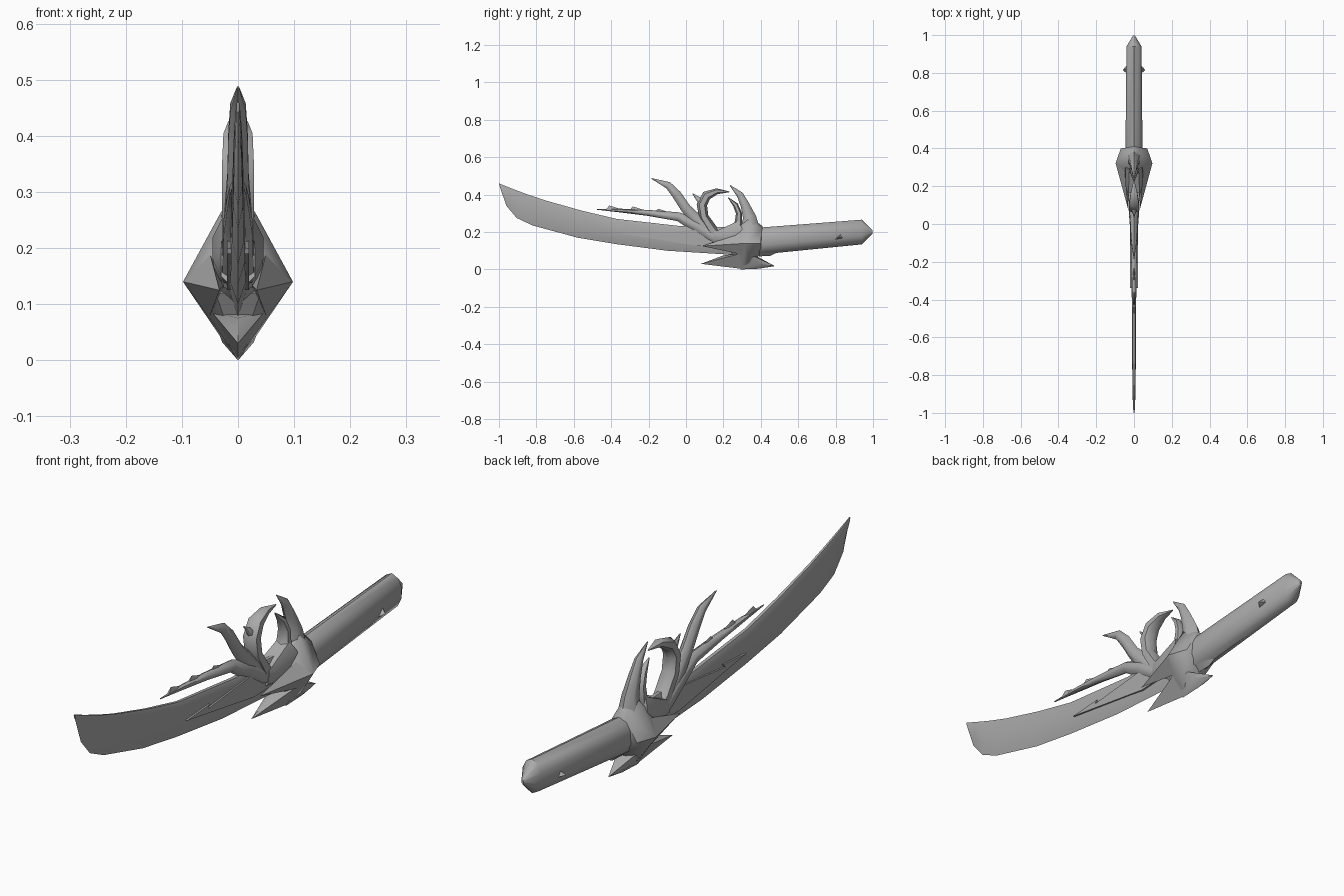
import bpy, bmesh, math
from mathutils import Vector

old = bpy.data.objects.get("Cube")
if old:
    bpy.data.objects.remove(old, do_unlink=True)

STEEL = (0.4, 0.4, 0.4, 1)
steel = bpy.data.materials.new("plain grey")
steel.use_nodes = True
steel.diffuse_color = STEEL
steel.node_tree.nodes["Principled BSDF"].inputs["Base Color"].default_value = STEEL


def finish(name, bm, angle=40):
    bmesh.ops.recalc_face_normals(bm, faces=bm.faces)
    mesh = bpy.data.meshes.new(name)
    bm.to_mesh(mesh)
    bm.free()
    mesh.materials.append(steel)
    mesh.shade_smooth()
    mesh.set_sharp_from_angle(angle=math.radians(angle))
    obj = bpy.data.objects.new(name, mesh)
    bpy.context.collection.objects.link(obj)
    return obj


def loft(name, rings, angle=40):
    """Skin a closed tube through rings of equal length."""
    bm = bmesh.new()
    rows = [[bm.verts.new(p) for p in ring] for ring in rings]
    n = len(rows[0])
    for a, b in zip(rows, rows[1:]):
        for i in range(n):
            j = (i + 1) % n
            bm.faces.new((a[i], a[j], b[j], b[i]))
    bm.faces.new(rows[0])
    bm.faces.new(rows[-1])
    return finish(name, bm, angle)


def horn(name, path, sides=6):
    """Tapered horn in the YZ plane; path holds (y, z, radius, half width)."""
    rings = []
    for i, (y, z, r, w) in enumerate(path):
        a, b = path[max(i - 1, 0)], path[min(i + 1, len(path) - 1)]
        t = Vector((b[0] - a[0], b[1] - a[1])).normalized()
        ring = []
        for k in range(sides):
            q = math.tau * k / sides
            c, s = r * math.cos(q), w * math.sin(q)
            ring.append((s, y - t.y * c, z + t.x * c))
        rings.append(ring)
    return loft(name, rings, 60)


def hull(name, points, angle=45):
    """Convex solid from points, mirrored across x = 0."""
    bm = bmesh.new()
    for x, y, z in points:
        for side in ((1, -1) if x else (1,)):
            bm.verts.new((x * side, y, z))
    res = bmesh.ops.convex_hull(bm, input=bm.verts)
    loose = [v for v in bm.verts if not v.link_faces]
    bmesh.ops.delete(bm, geom=loose, context='VERTS')
    return finish(name, bm, angle)


# Curved blade: back point, edge point, half thickness
stations = [
    ((-1, .46), (-.995, .44), .003), ((-.93, .432), (-.96, .34), .006),
    ((-.85, .402), (-.905, .275), .008), ((-.755, .37), (-.82, .235), .009),
    ((-.56, .315), (-.58, .17), .011), ((-.37, .27), (-.37, .135), .012),
    ((-.03, .232), (-.1, .1), .014), ((.3, .225), (.3, .075), .015)]
section = ((0, .5), (.12, 1), (.7, 1), (1, 0), (.7, -1), (.12, -1), (0, -.5))
blade = []
for top, edge, w in stations:
    t, e = Vector(top), Vector(edge)
    blade.append([(w * s, *t.lerp(e, f)) for f, s in section])
loft("blade", blade, 30)

# Raised panel on both blade faces
outline = [(-.34, .19), (-.2, .2), (-.21, .187), (.07, .215),
           (.22, .2), (.22, .13), (.07, .125)]
loft("blade_panel", [[(x, y, z) for y, z in outline] for x in (-.02, .02)], 30)

# Grip with a blunt pointed pommel
grip_section = ((0, 1), (.65, .8), (1, .35), (1, -.35), (.65, -.8),
                (0, -1), (-.65, -.8), (-1, -.35), (-1, .35), (-.65, .8))
grip = []
for y, z, w, h in ((.34, .148, .045, .072), (.41, .153, .045, .072),
                   (.94, .2, .04, .066), (.998, .2, .005, .008)):
    grip.append([(w * a, y, z + h * b) for a, b in grip_section])
loft("grip", grip, 40)
hull("grip_spur", [(.02, .39, .09), (.02, .44, .09), (0, .45, .072),
                   (0, .39, .07), (0, .485, .09)])

# Small studs either side of the pommel
hull("pommel_studs", [(.03, .79, .155), (.03, .85, .165), (.03, .83, .195),
                      (.06, .815, .172)])

# Guard: faceted diamond body and collar
hull("guard_body", [
    (.07, .4, .14), (.03, .405, .215), (0, .41, .23), (0, .4, .08),
    (.098, .32, .14), (.03, .33, .265), (0, .34, .285), (.03, .34, .04),
    (0, .3, .005), (.04, .22, .12), (.03, .25, .19)], 50)
hull("guard_collar", [
    (.03, .14, .15), (.045, .2, .18), (.045, .3, .22), (.025, .28, .26),
    (.03, .15, .2), (.04, .3, .13), (.02, .14, .14)])

# Guard wings sweeping forward on each side
for side, name in ((1, "left"), (-1, "right")):
    bm = bmesh.new()
    tip = bm.verts.new((side * .033, .085, .125))
    base = [bm.verts.new((side * x, y, z)) for x, y, z in
            ((.097, .32, .14), (.05, .29, .19), (.02, .27, .14), (.05, .3, .08))]
    for i in range(4):
        bm.faces.new((tip, base[i], base[(i + 1) % 4]))
    bm.faces.new(base)
    finish(name + "_guard_wing", bm)

# Lower guard spikes
hull("lower_front_spike", [(0, .08, .03), (.025, .2, .06), (0, .2, .075),
                           (0, .2, .037), (.05, .31, .09), (0, .3, .003)])
hull("lower_rear_spike", [(0, .475, .018), (.028, .39, .032), (0, .37, .075),
                          (0, .39, .004), (.05, .32, .09), (0, .29, .0)])

# Horns above the guard
horn("rear_horn", [(.34, .2, .06, .045), (.34, .28, .035, .03),
                   (.315, .345, .024, .022), (.288, .4, .018, .015),
                   (.235, .45, .002, .002)])
horn("inner_horn", [(.25, .19, .03, .03), (.28, .24, .022, .03),
                    (.283, .3, .016, .025), (.265, .345, .014, .018),
                    (.225, .385, .002, .002)])
horn("ring_claw", [(.2, .14, .03, .03), (.14, .21, .03, .033),
                   (.095, .28, .026, .033), (.085, .345, .028, .033),
                   (.11, .395, .026, .03), (.165, .418, .016, .02),
                   (.232, .415, .002, .002)])
horn("ring_claw_spur", [(.1, .345, .025, .02), (.035, .405, .002, .002)])
horn("upper_horn", [(.17, .15, .03, .03), (.06, .26, .034, .028),
                    (.0, .325, .027, .022), (-.05, .4, .025, .02),
                    (-.095, .45, .019, .016), (-.185, .487, .002, .002)])
horn("long_horn", [(.25, .13, .035, .035), (.13, .18, .035, .032),
                   (.05, .235, .034, .03), (-.04, .282, .024, .022),
                   (-.2, .302, .016, .017), (-.35, .315, .01, .011),
                   (-.475, .321, .002, .002)])

# Barbs along the long horn
for y, z in ((-.4, .342), (-.275, .337), (-.14, .325)):
    hull("long_horn_barb", [(0, y - .01, z), (.006, y + .03, z - .025),
                            (0, y + .06, z - .022), (.005, y - .03, z - .025)])
